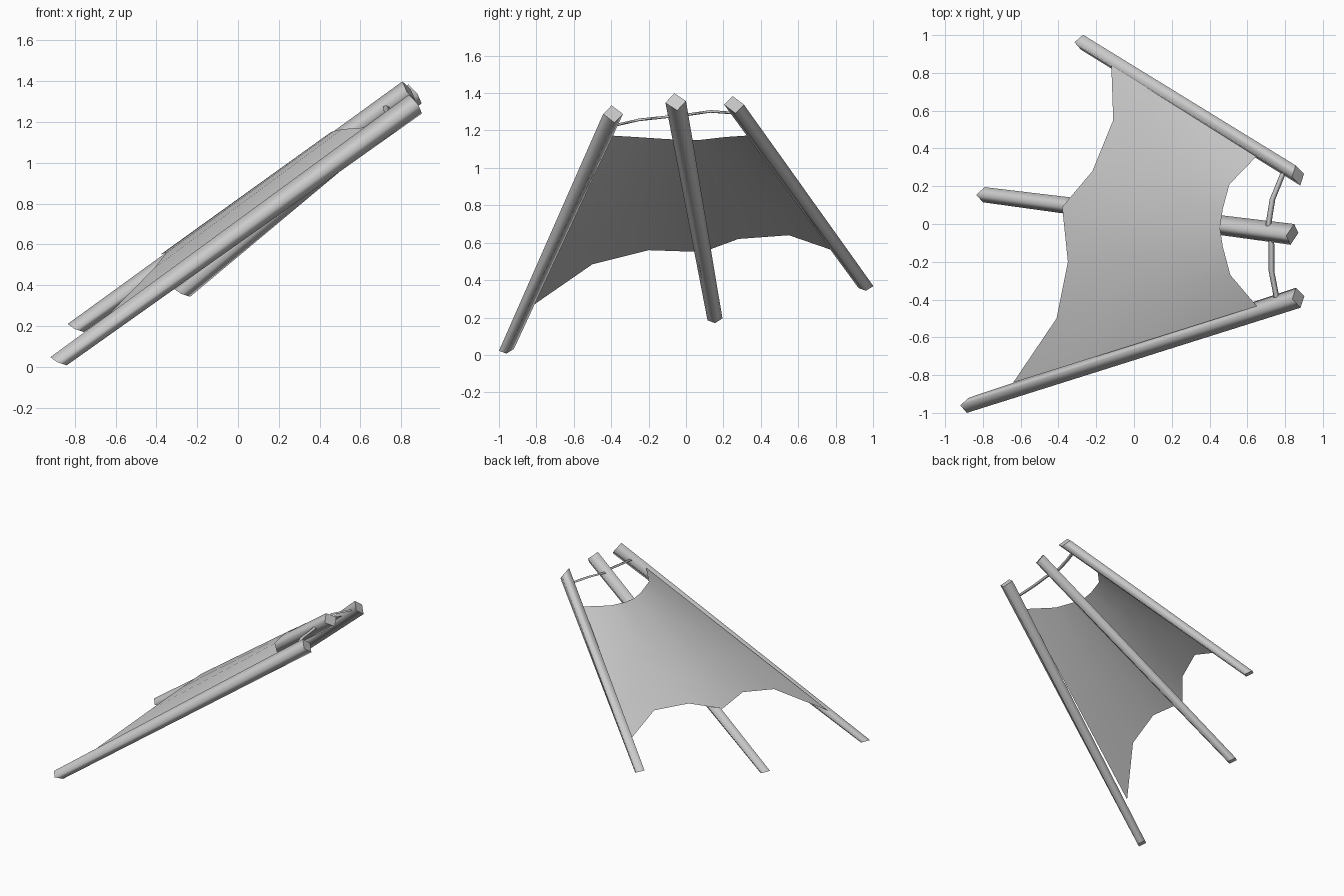
import bpy
from mathutils import Vector

cube = bpy.data.objects.get("Cube")
if cube:
    bpy.data.objects.remove(cube, do_unlink=True)

GREY = (0.6, 0.6, 0.6, 1.0)
mat = bpy.data.materials.new("plain grey")
mat.use_nodes = True
mat.diffuse_color = GREY
mat.node_tree.nodes["Principled BSDF"].inputs["Base Color"].default_value = GREY


def add_mesh(name, verts, faces):
    mesh = bpy.data.meshes.new(name)
    mesh.from_pydata(verts, [], faces)
    mesh.materials.append(mat)
    obj = bpy.data.objects.new(name, mesh)
    bpy.context.collection.objects.link(obj)
    for p in mesh.polygons:
        p.use_smooth = True
    return obj


def loft(name, rings):
    """Four-sided bar through rings of (centre, half diagonal u, half diagonal v)."""
    verts, faces = [], []
    for c, u, v in rings:
        c, u, v = Vector(c), Vector(u), Vector(v)
        verts += [c - u, c - v, c + u, c + v]
    for r in range(len(rings) - 1):
        for i in range(4):
            a, b = r * 4 + i, r * 4 + (i + 1) % 4
            faces.append((a, b, b + 4, a + 4))
    last = len(verts) - 4
    faces += [(3, 2, 1, 0), tuple(range(last, last + 4))]
    obj = add_mesh(name, verts, faces)
    for p in obj.data.polygons[-2:]:      # flat end caps
        p.use_smooth = False
    return obj


# Three tapered leaning poles, each with a slanted foot
FOOT = ((0.04, 0, -0.02), (0.005, 0.04, 0.005))
poles = {
    "right_pole": ((-0.88, -0.96, 0.027), (0.87, -0.39, 1.288)),
    "middle_pole": ((-0.795, 0.155, 0.19), (0.838, -0.055, 1.353)),
    "left_pole": ((-0.275, 0.962, 0.363), (0.868, 0.257, 1.338)),
}
for name, (foot, top) in poles.items():
    side = (-0.012, 0.053, 0.0) if name != "middle_pole" else (0.01, 0.055, 0.005)
    loft(name, [(foot, *FOOT), (top, (0.032, 0.008, -0.046), side)])

# Hide stretched over the poles, ruled between its scalloped edges
lower = [(-0.64, -0.84, 0.25), (-0.41, -0.5, 0.485), (-0.35, -0.2, 0.56),
         (-0.38, 0.09, 0.55), (-0.22, 0.28, 0.62), (-0.11, 0.55, 0.64),
         (-0.12, 0.84, 0.54)]
upper = [(0.65, -0.435, 1.175), (0.51, -0.27, 1.165), (0.47, -0.12, 1.155),
         (0.455, -0.02, 1.15), (0.47, 0.08, 1.15), (0.505, 0.21, 1.165),
         (0.65, 0.36, 1.175)]
ROWS = 4
n = len(lower)
verts = [Vector(a).lerp(Vector(b), r / ROWS)
         for r in range(ROWS + 1) for a, b in zip(lower, upper)]
faces = [(r * n + i + n, r * n + i, r * n + i + 1, r * n + i + n + 1)
         for r in range(ROWS) for i in range(n - 1)]
for f in range(len(faces)):
    faces[f] = faces[f][::-1]
sheet = add_mesh("hide_sheet", verts, faces)
if sum(p.normal.z for p in sheet.data.polygons) < 0:
    sheet.data.flip_normals()

# Thin flat cord tying the pole tops together
path = [(0.755, -0.39, 1.225), (0.728, -0.25, 1.257), (0.728, -0.11, 1.272),
        (0.712, 0.0, 1.283), (0.733, 0.13, 1.302), (0.79, 0.27, 1.292)]
loft("tie_cord", [(p, (0.015, 0, 0), (0, 0, -0.007)) for p in path])
